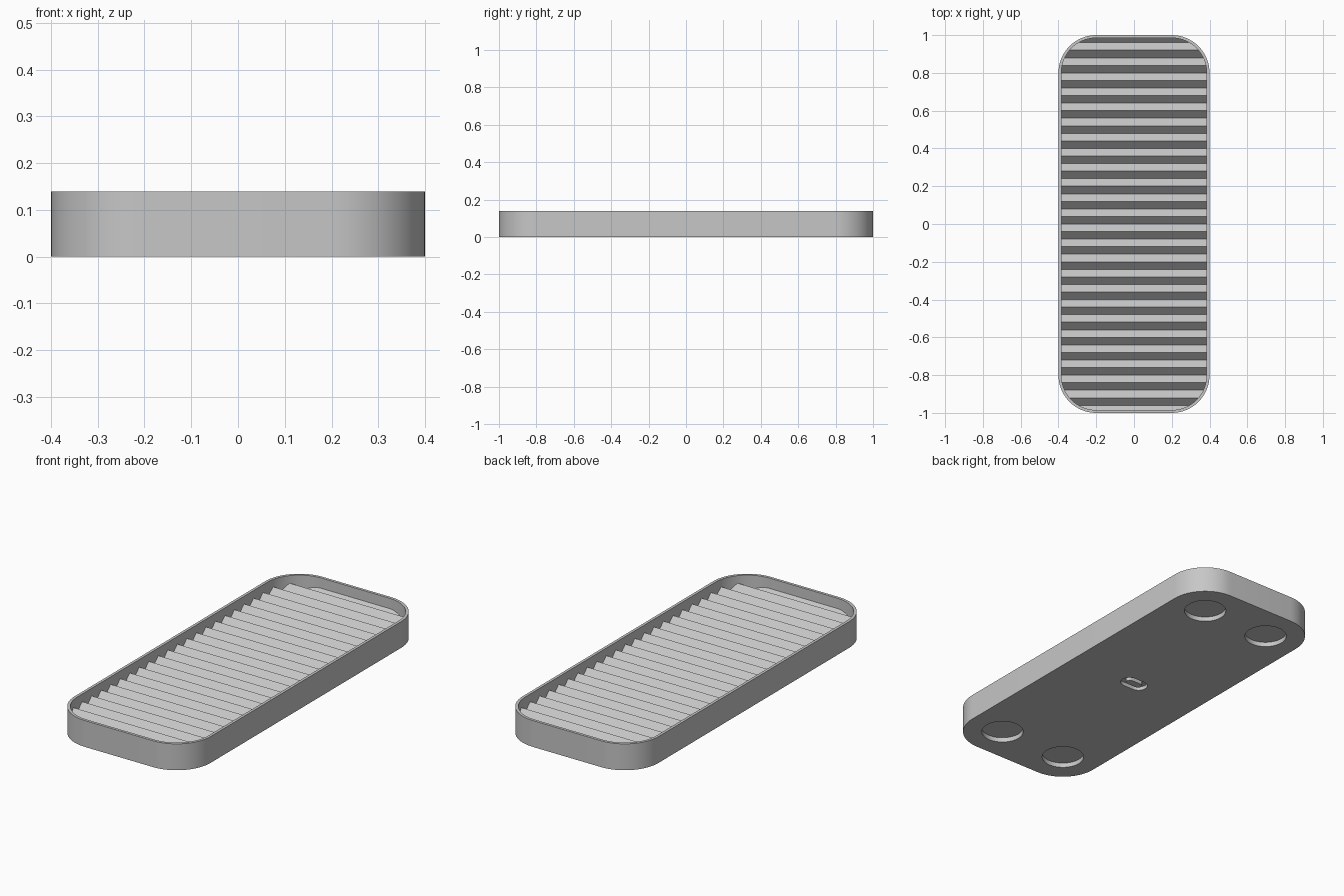
import bpy, bmesh
from math import cos, sin, pi, radians

cube = bpy.data.objects.get("Cube")
if cube:
    bpy.data.objects.remove(cube, do_unlink=True)

HALF_W, HALF_L, HEIGHT = 0.4, 1.0, 0.14
CORNER, WALL = 0.2, 0.015
PITCH, VALLEY, PEAK = 0.08, 0.06, 0.1

grey = bpy.data.materials.new("light grey")
grey.use_nodes = True
COLOUR = (0.57, 0.57, 0.57, 1)
grey.diffuse_color = COLOUR
grey.node_tree.nodes["Principled BSDF"].inputs["Base Color"].default_value = COLOUR


def extrude(name, outline, shift):
    """Solid made by sweeping a closed outline along a vector."""
    bm = bmesh.new()
    face = bm.faces.new([bm.verts.new(p) for p in outline])
    moved = bmesh.ops.extrude_face_region(bm, geom=[face])["geom"]
    bmesh.ops.translate(bm, vec=shift, verts=[v for v in moved if isinstance(v, bmesh.types.BMVert)])
    bmesh.ops.recalc_face_normals(bm, faces=bm.faces)
    mesh = bpy.data.meshes.new(name)
    bm.to_mesh(mesh)
    bm.free()
    mesh.materials.append(grey)
    obj = bpy.data.objects.new(name, mesh)
    bpy.context.collection.objects.link(obj)
    return obj


def rounded_block(name, hx, hy, r, z0, z1, centre=(0, 0), steps=16):
    """Upright block with rounded corners; a disc when hx = hy = r."""
    points = []
    for quarter, (sx, sy) in enumerate([(1, 1), (-1, 1), (-1, -1), (1, -1)]):
        for i in range(steps + 1):
            a = (quarter + i / steps) * pi / 2
            p = (centre[0] + sx * (hx - r) + r * cos(a),
                 centre[1] + sy * (hy - r) + r * sin(a), z0)
            if not points or max(abs(p[0] - points[-1][0]), abs(p[1] - points[-1][1])) > 1e-5:
                points.append(p)
    if max(abs(points[0][k] - points[-1][k]) for k in (0, 1)) < 1e-5:
        points.pop()
    return extrude(name, points, (0, 0, z1 - z0))


def combine(target, tool, operation):
    """Apply a boolean and discard the cutter."""
    mod = target.modifiers.new("cut", "BOOLEAN")
    mod.operation, mod.object, mod.solver = operation, tool, "EXACT"
    bpy.context.view_layer.objects.active = target
    bpy.ops.object.modifier_apply(modifier=mod.name)
    bpy.data.objects.remove(tool, do_unlink=True)


# Tray body
tray = rounded_block("tray", HALF_W, HALF_L, CORNER, 0, HEIGHT)

# Inner space with a zigzag underside that leaves the drainage ridges
space = rounded_block("inner_space", HALF_W - WALL, HALF_L - WALL, CORNER - WALL, 0.01, 0.25)
zigzag = [(-0.6, -1.04 + i * PITCH / 2, VALLEY if i % 2 else PEAK) for i in range(53)]
# Valleys fall on even multiples of the pitch, peaks midway between them
zigzag = [(x, y, VALLEY + PEAK - z) if round(y / PITCH * 2) % 2 == (0 if z == PEAK else 1)
          else (x, y, z) for x, y, z in zigzag]
zigzag += [(-0.6, 1.04, 0.4), (-0.6, -1.04, 0.4)]
combine(space, extrude("ridge_shape", zigzag, (1.2, 0, 0)), "INTERSECT")
combine(tray, space, "DIFFERENCE")

# Round foot recesses under the corners
for sx in (-1, 1):
    for sy in (-1, 1):
        foot = rounded_block("foot_recess", 0.105, 0.105, 0.105, -0.1, 0.025, (sx * 0.2, sy * 0.8))
        combine(tray, foot, "DIFFERENCE")

# Oval groove in the middle of the underside, with its central island
combine(tray, rounded_block("oval_recess", 0.075, 0.045, 0.045, -0.1, 0.02), "DIFFERENCE")
island = rounded_block("underside_island", 0.048, 0.02, 0.02, 0, 0.022)

# Smooth round corners, crisp ridges
bpy.ops.object.select_all(action="DESELECT")
for obj in (tray, island):
    obj.select_set(True)
bpy.context.view_layer.objects.active = tray
bpy.ops.object.shade_smooth_by_angle(angle=radians(30))
